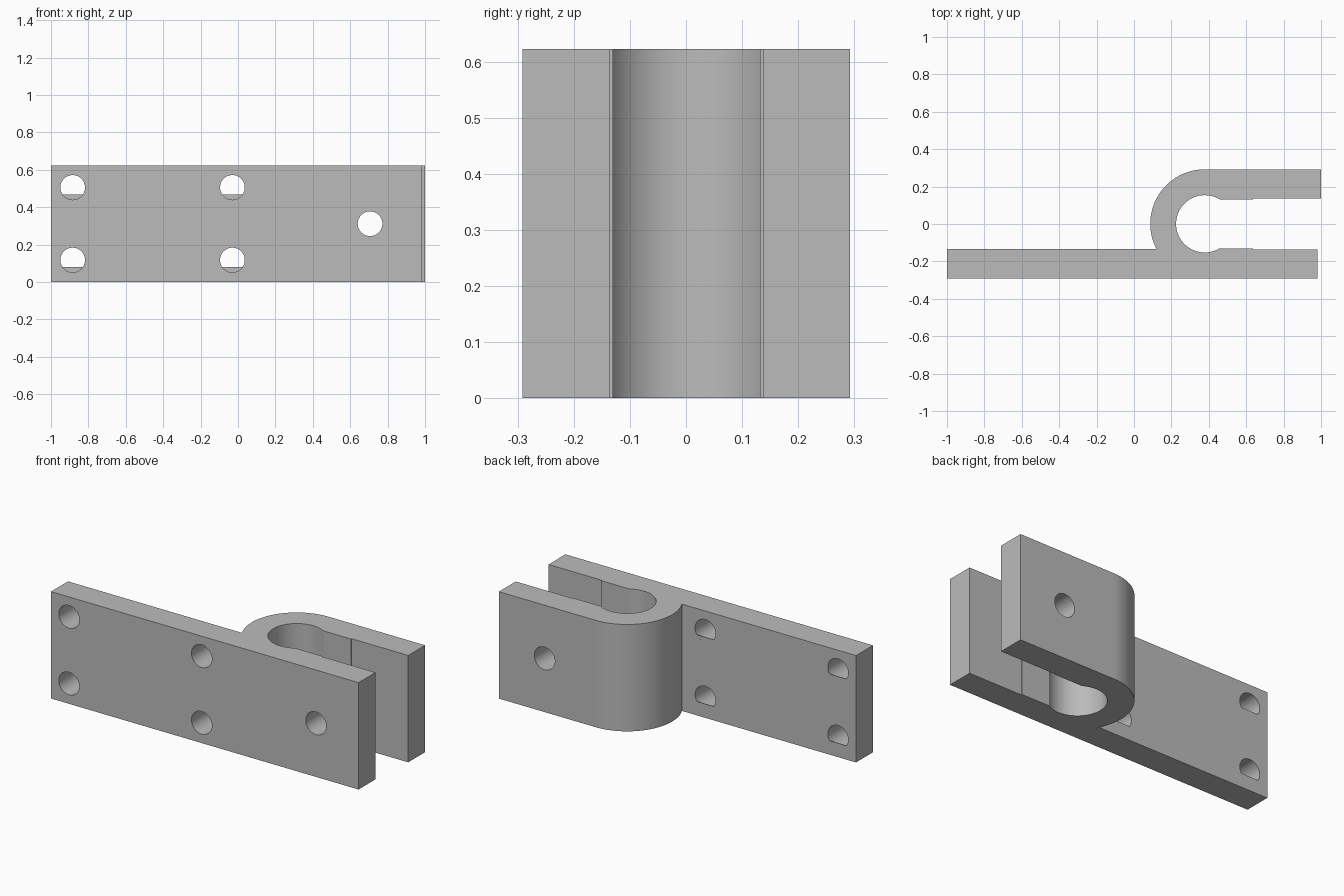
import bpy, bmesh, math
from mathutils import Vector

if "Cube" in bpy.data.objects:
    bpy.data.objects.remove(bpy.data.objects["Cube"])

H = 0.622                 # height of the bracket
CX, CY = 0.378, 0.001     # clamp centre
R_OUT, R_IN = 0.291, 0.153
BACK = -0.135             # rear face of the mounting plate
R_HOLE = 0.066

grey = bpy.data.materials.new("plain grey")
grey.diffuse_color = (0.5, 0.5, 0.5, 1)
grey.use_nodes = True
grey.node_tree.nodes["Principled BSDF"].inputs["Base Color"].default_value = grey.diffuse_color


def arc(cx, cy, r, a0, a1, n):
    return [(cx + r * math.cos(a0 + (a1 - a0) * i / n),
             cy + r * math.sin(a0 + (a1 - a0) * i / n)) for i in range(n + 1)]


def prism(name, pts, direction):
    """Closed outline (3D points) swept along a direction."""
    bm = bmesh.new()
    face = bm.faces.new([bm.verts.new(p) for p in pts])
    ext = bmesh.ops.extrude_face_region(bm, geom=[face], use_keep_orig=True)
    moved = [g for g in ext["geom"] if isinstance(g, bmesh.types.BMVert)]
    bmesh.ops.translate(bm, verts=moved, vec=Vector(direction))
    bmesh.ops.recalc_face_normals(bm, faces=bm.faces)
    mesh = bpy.data.meshes.new(name)
    bm.to_mesh(mesh)
    bm.free()
    mesh.materials.append(grey)
    ob = bpy.data.objects.new(name, mesh)
    bpy.context.collection.objects.link(ob)
    return ob


# Bracket outline: plate, slot with clamp bore, upper jaw, outer curl
a = math.asin(0.131 / R_IN)
b = math.asin((CY - BACK) / R_OUT)
outline = [(-1, -0.291), (0.98, -0.291), (0.98, -0.136), (0.635, -0.136), (0.635, CY - 0.131)]
outline += arc(CX, CY, R_IN, -a, a - 2 * math.pi, 64)
outline += [(0.635, CY + 0.131), (0.635, 0.137), (1, 0.137), (1, CY + R_OUT)]
outline += arc(CX, CY, R_OUT, math.pi / 2, math.pi + b, 56)
outline += [(-1, BACK)]
bracket = prism("clamp_bracket", [(x, y, 0) for x, y in outline], (0, 0, H))

# Screw holes: four in the plate, one through both jaws
plate_holes = [(x, z) for x in (-0.884, -0.03) for z in (0.118, 0.506)]
for x, z in plate_holes + [(0.706, 0.312)]:
    ring = arc(x, z, R_HOLE, 0, 2 * math.pi, 48)[:-1]
    cutter = prism("hole_cutter", [(px, -0.5, pz) for px, pz in ring], (0, 1, 0))
    cutter.hide_render = True
    mod = bracket.modifiers.new("hole", 'BOOLEAN')
    mod.operation = 'DIFFERENCE'
    mod.solver = 'EXACT'
    mod.object = cutter
    bpy.context.view_layer.objects.active = bracket
    bpy.ops.object.modifier_apply(modifier=mod.name)
    bpy.data.objects.remove(cutter)

# Thin lip closing the bottom of each plate hole at the rear face
c = math.asin(0.037 / R_HOLE)
for x, z in plate_holes:
    seg = arc(x, z, R_HOLE, math.pi + c, 2 * math.pi - c, 16)
    prism("hole_lip", [(px, BACK, pz) for px, pz in seg], (0, -0.003, 0))

# Smooth the curved walls, keep edges sharp
bpy.ops.object.select_all(action='DESELECT')
bracket.select_set(True)
bpy.context.view_layer.objects.active = bracket
bpy.ops.object.shade_smooth_by_angle(angle=math.radians(25))
